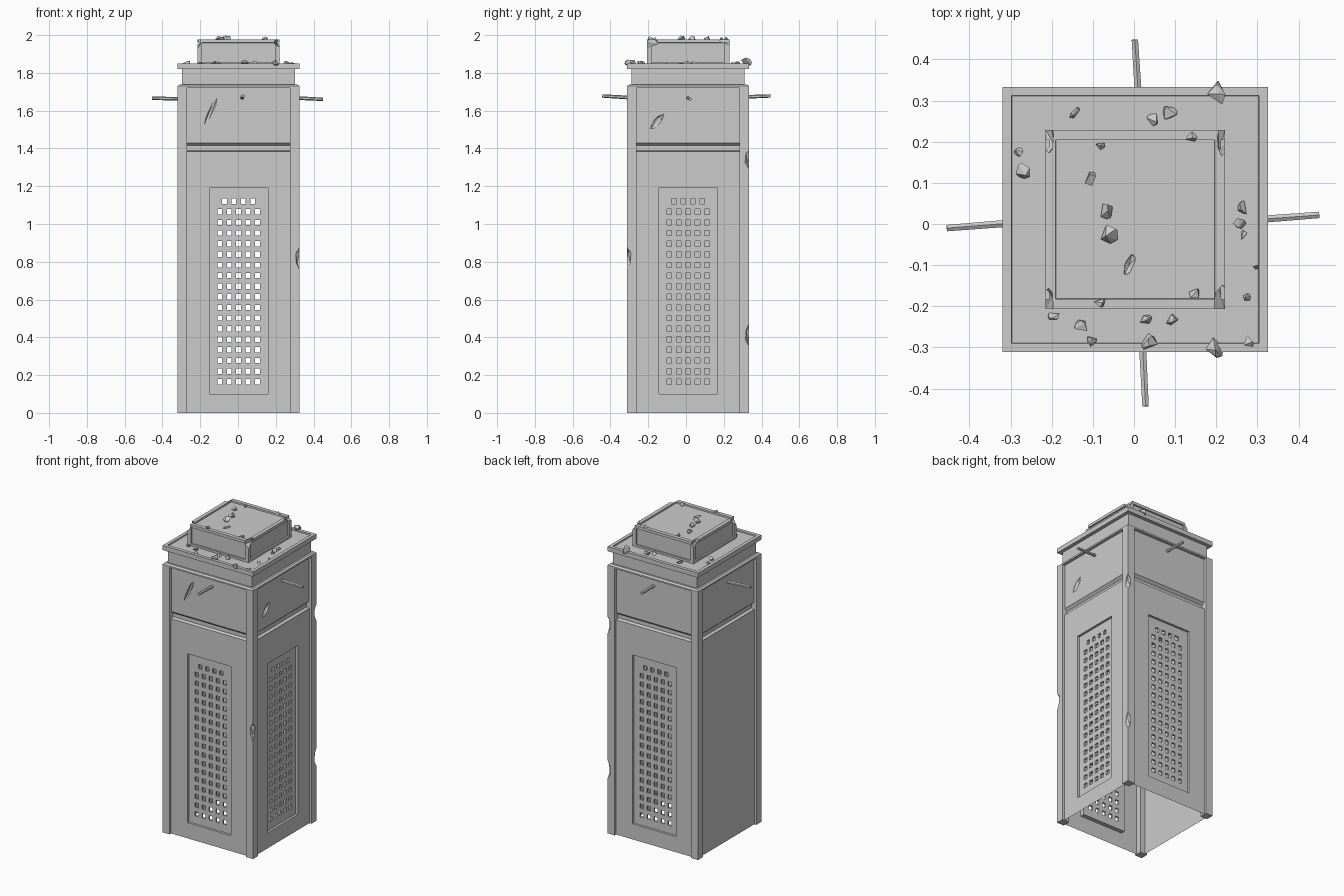
import bpy, bmesh, random
from math import radians
from mathutils import Matrix, Vector

if "Cube" in bpy.data.objects:
    bpy.data.objects.remove(bpy.data.objects["Cube"])

random.seed(4)
C = Vector((0.003, 0.011, 0))   # body is slightly off the origin
H = 0.3225                      # half width of the body
PW = 0.05                       # corner post width


def finish(name, bm, mat=Matrix(), recalc=True):
    if recalc:
        bmesh.ops.recalc_face_normals(bm, faces=bm.faces)
    bm.transform(mat)
    me = bpy.data.meshes.new(name)
    bm.to_mesh(me)
    bm.free()
    ob = bpy.data.objects.new(name, me)
    bpy.context.collection.objects.link(ob)
    return ob


def side(k):
    return Matrix.Translation(C) @ Matrix.Rotation(radians(90 * k), 4, 'Z')


def box(name, lo, hi):
    bm = bmesh.new()
    bmesh.ops.create_cube(bm, size=1)
    lo, hi = Vector(lo), Vector(hi)
    for v in bm.verts:
        v.co = Vector([(lo[i] + hi[i]) / 2 + v.co[i] * (hi[i] - lo[i]) for i in range(3)])
    return finish(name, bm)


def chip(ob, loc, size, rot=(0, 0, 0)):
    """Knock a faceted dent out of a solid."""
    bm = bmesh.new()
    bmesh.ops.create_icosphere(bm, subdivisions=1, radius=1)
    for v in bm.verts:
        v.co *= random.uniform(0.85, 1.1)
    m = Matrix.Translation(loc)
    for a, ax in zip(rot, 'XYZ'):
        m = m @ Matrix.Rotation(radians(a), 4, ax)
    cutter = finish("chip_cutter", bm, m @ Matrix.Diagonal((*size, 1)))
    cutter.hide_render = True
    mod = ob.modifiers.new("chip", 'BOOLEAN')
    mod.operation, mod.solver, mod.object = 'DIFFERENCE', 'EXACT', cutter
    bpy.context.view_layer.objects.active = ob
    bpy.ops.object.modifier_apply(modifier=mod.name)
    bpy.data.objects.remove(cutter)


def rects(rings):
    """Nested rectangles (half width, z0, z1, depth) joined into a recess."""
    bm = bmesh.new()
    loops = [[bm.verts.new((x, d - H, z)) for x, z in ((-w, a), (w, a), (w, b), (-w, b))]
             for w, a, b, d in rings]
    for p, q in zip(loops, loops[1:]):
        for i in range(4):
            j = (i + 1) % 4
            bm.faces.new((p[i], p[j], q[j], q[i]))
    if len(loops) == 1:
        bm.faces.new(loops[0])
    return bm


def grille():
    """Perforated plate: a grid with the hole cells left out."""
    w, hx, hz = 0.155, 0.0125, 0.014
    rows = [0.165 + 0.0562 * i for i in range(18)]
    five = [-0.1 + 0.05 * i for i in range(5)]
    four = [-0.075 + 0.05 * i for i in range(4)]
    xs = sorted({round(c + s, 4) for c in five + four for s in (-hx, hx)} | {-w, w})
    zs = sorted([c + s for c in rows for s in (-hz, hz)] + [0.10, 1.19])
    bm = bmesh.new()
    g = [[bm.verts.new((x, 0.03 - H, z)) for x in xs] for z in zs]
    for j in range(len(zs) - 1):
        for i in range(len(xs) - 1):
            cols = four if j // 2 == 17 else five
            xm = (xs[i] + xs[i + 1]) / 2
            if j % 2 and any(abs(xm - c) < hx for c in cols):
                continue
            bm.faces.new((g[j][i], g[j][i + 1], g[j + 1][i + 1], g[j + 1][i]))
    return bm


# Side panels: lower sheet with recessed grille (left side plain), upper band with groove
names = ("front", "right", "back", "left")
outer = (H - PW, 0, 1.385, 0.015)
bands = {}
for k, n in enumerate(names):
    if n == "left":
        finish(n + "_lower_panel", rects([outer]), side(k), False)
    else:
        finish(n + "_lower_panel", rects([outer, (0.155, 0.10, 1.19, 0.015),
                                          (0.155, 0.10, 1.19, 0.03)]), side(k), False)
        plate = finish(n + "_grille", grille(), side(k), False)
        sol = plate.modifiers.new("thickness", 'SOLIDIFY')
        sol.thickness, sol.offset = 0.012, -1
    bm = bmesh.new()
    prof = [(0.015, 1.38), (0.035, 1.39), (0.035, 1.415), (0.018, 1.43),
            (0.018, 1.73), (0.05, 1.73), (0.05, 1.38)]
    f = bm.faces.new([bm.verts.new((PW - H, d - H, z)) for d, z in prof])
    ext = bmesh.ops.extrude_face_region(bm, geom=[f])["geom"]
    bmesh.ops.translate(bm, vec=(2 * (H - PW), 0, 0),
                        verts=[e for e in ext if isinstance(e, bmesh.types.BMVert)])
    bands[n] = finish(n + "_upper_panel", bm, side(k))

# Gouges in the front and right upper panels
chip(bands["front"], (-0.145, 0.018 - H + C.y, 1.595), (0.013, 0.016, 0.09), (0, 25, 0))
chip(bands["right"], (H + C.x - 0.018, -0.155, 1.54), (0.014, 0.02, 0.055), (-42, 0, 0))

# Corner posts with chipped edges
posts = {}
for sx in (-1, 1):
    for sy in (-1, 1):
        a = Vector((sx * H, sy * H)) + C.xy
        b = a - Vector((sx, sy)) * PW
        posts[sx, sy] = box("%s_%s_post" % ("back" if sy > 0 else "front", "right" if sx > 0 else "left"),
                            (min(a.x, b.x), min(a.y, b.y), 0), (max(a.x, b.x), max(a.y, b.y), 1.73))
for key, z, h in (((1, -1), 0.82, 0.06), ((1, 1), 1.35, 0.055), ((1, 1), 0.41, 0.065)):
    chip(posts[key], (key[0] * H + C.x, key[1] * H + C.y, z), (0.022, 0.022, h), (0, 0, 20))

# Cap: lintel, neck, slab and shallow tray as stacked squares
bm = bmesh.new()
last = None
for h, z in ((0.29, 1.72), (H, 1.72), (H, 1.73), (0.312, 1.738), (0.30, 1.738), (0.30, 1.82),
             (H, 1.82), (H, 1.85), (0.301, 1.85), (0.30, 1.842)):
    ring = [bm.verts.new((x * h, y * h, z)) for x, y in ((-1, -1), (1, -1), (1, 1), (-1, 1))]
    if last:
        for i in range(4):
            j = (i + 1) % 4
            bm.faces.new((last[i], last[j], ring[j], ring[i]))
    last = ring
bm.faces.new(last)
finish("cap", bm, Matrix.Translation(C), False)

# Top box with recessed faces and broken corners
bm = bmesh.new()
bmesh.ops.create_cube(bm, size=1)
for v in bm.verts:
    v.co = Vector((v.co.x * 0.436, v.co.y * 0.436, 1.835 if v.co.z < 0 else 1.978))
bm.normal_update()
faces = [f for f in bm.faces if f.normal.z > -0.5]
bmesh.ops.inset_individual(bm, faces=faces, thickness=0.035, depth=0)
for f in faces:
    if abs(f.normal.z) < 0.5:
        for v in f.verts:
            v.co.z = 1.855 if v.co.z < 1.9 else 1.96
bmesh.ops.inset_individual(bm, faces=faces, thickness=0.001, depth=-0.01)
top = finish("top_box", bm, Matrix.Translation(C))
for sx, sy, s in ((-1, 1, (0.022, 0.075, 0.03)), (1, -1, (0.032, 0.07, 0.045)),
                  (-1, -1, (0.022, 0.06, 0.05)), (1, 1, (0.02, 0.07, 0.03))):
    chip(top, (sx * 0.218 + C.x, sy * 0.218 + C.y, 1.975), s, (0, 0, -8 * sx * sy))
chip(top, (-0.012, -0.1, 1.97), (0.012, 0.035, 0.012), (0, 0, -20))

# Bare rods sticking out of the four sides
for n, a, b in (("front", (0.02, -0.28, 1.668), (0.028, -0.443, 1.678)),
                ("back", (0.012, 0.29, 1.672), (0.002, 0.448, 1.678)),
                ("left", (-0.29, 0.003, 1.662), (-0.455, -0.01, 1.666)),
                ("right", (0.29, 0.01, 1.668), (0.45, 0.022, 1.660))):
    a, b = Vector(a), Vector(b)
    bm = bmesh.new()
    bmesh.ops.create_cone(bm, cap_ends=True, segments=6, radius1=0.01, radius2=0.009,
                          depth=(b - a).length)
    finish(n + "_rod", bm, Matrix.Translation((a + b) / 2) @ (b - a).to_track_quat('Z', 'Y').to_matrix().to_4x4())

# Rubble lying on the tray and on the top box: (x, y, radius)
tray = [(0.2, 0.315, 0.034), (0.085, 0.27, 0.02), (0.047, 0.255, 0.017), (-0.15, 0.275, 0.018),
        (-0.28, 0.175, 0.012), (-0.268, 0.13, 0.021), (0.268, 0.04, 0.017), (0.255, 0.005, 0.018),
        (0.265, -0.027, 0.012), (0.275, -0.18, 0.012), (0.297, -0.105, 0.009), (0.28, -0.285, 0.016),
        (0.2, -0.3, 0.026), (0.09, -0.235, 0.018), (0.03, -0.235, 0.016), (0.035, -0.285, 0.024),
        (-0.105, -0.285, 0.015), (-0.125, -0.25, 0.02), (-0.195, -0.222, 0.015)]
lid = [(-0.105, 0.11, 0.018), (-0.067, 0.032, 0.02), (-0.06, -0.025, 0.024), (0.14, 0.21, 0.014),
       (-0.082, 0.19, 0.012), (0.147, -0.17, 0.015), (-0.082, -0.19, 0.015)]
bm = bmesh.new()
for spots, z in ((tray, 1.845), (lid, 1.975)):
    for x, y, r in spots:
        up = 0.8 if z < 1.9 else 1.1
        pts = []
        for _ in range(9):
            d = Vector([random.gauss(0, 1) for _ in range(3)]).normalized() * r
            pts.append(bm.verts.new((x + d.x, y + d.y, min(1.998, z + d.z * up + r * 0.25))))
        res = bmesh.ops.convex_hull(bm, input=pts)
        bmesh.ops.delete(bm, geom=[g for g in res["geom_interior"] if isinstance(g, bmesh.types.BMVert)],
                         context='VERTS')
finish("rubble", bm)
